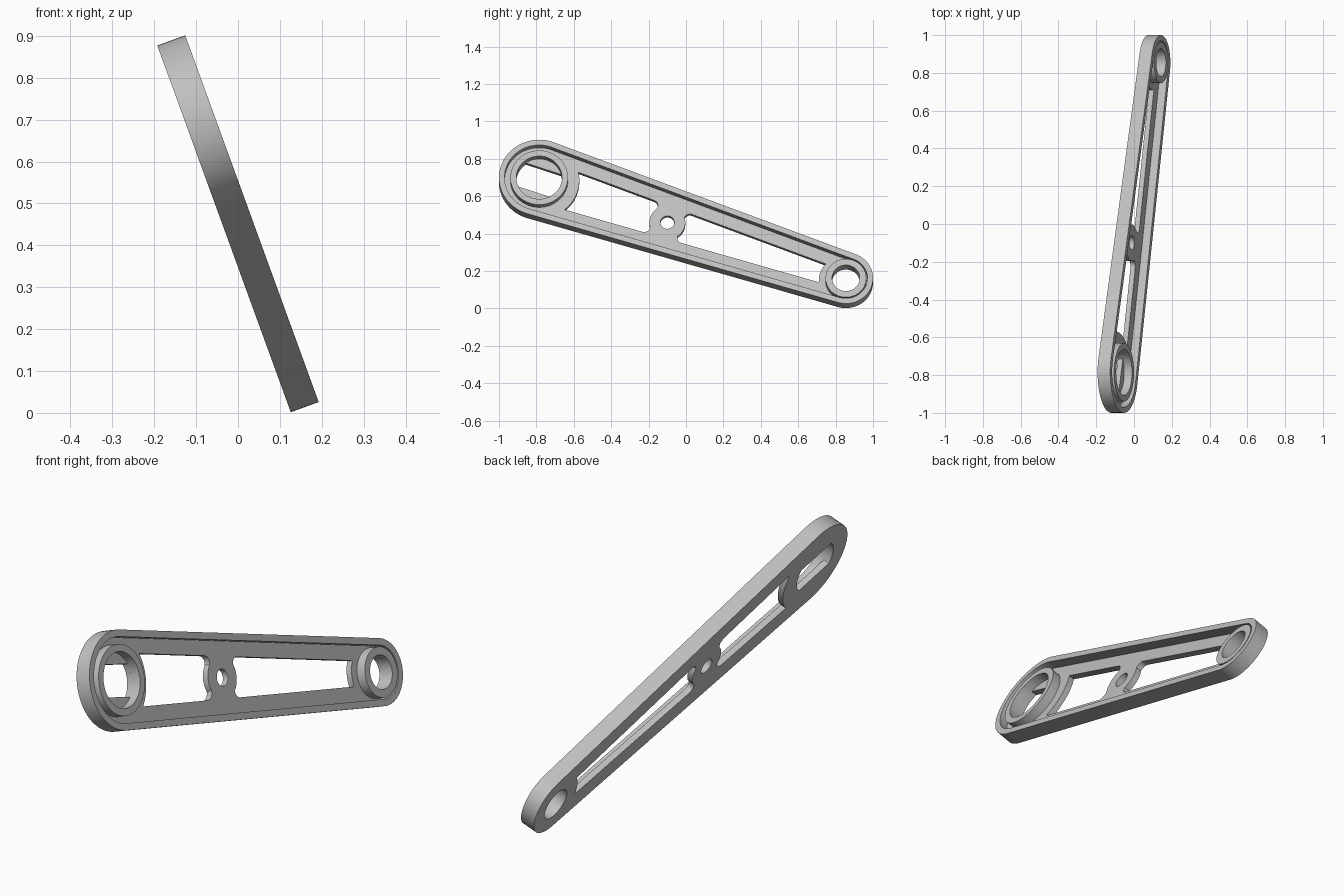
import bpy
import bmesh
from math import sin, cos, asin, atan2, hypot, pi, radians
from mathutils import Matrix, Vector

if "Cube" in bpy.data.objects:
    bpy.data.objects.remove(bpy.data.objects["Cube"])

# Main sizes: pivots lie on the local x axis, thickness runs along local z
BIG_R, SMALL_R = 0.215, 0.145
DY, DV = 1.64, -0.572
LENGTH = hypot(DY, DV)
BACK, FLOOR, FRONT = -0.0355, -0.008, 0.0355
BOSS_X = 0.726
TAPER = asin((BIG_R - SMALL_R) / LENGTH)


def arc(cx, r, start, end, n):
    return [(cx + r * cos(start + (end - start) * i / n),
             r * sin(start + (end - start) * i / n)) for i in range(n + 1)]


def circle(cx, r, n=64):
    return arc(cx, r, 0, 2 * pi, n)[:-1]


def capsule(inset):
    """Tapered outline tangent to both end circles."""
    t = pi / 2 - TAPER
    return (arc(0, BIG_R - inset, t, 2 * pi - t, 40)
            + arc(LENGTH, SMALL_R - inset, -t, t, 36))


def prism(name, points, low, high, round_x=None):
    """Extrude an outline; optionally round its corners at one x."""
    bm = bmesh.new()
    face = bm.faces.new([bm.verts.new((x, y, low)) for x, y in points])
    side = bmesh.ops.extrude_face_region(bm, geom=[face])
    verts = [v for v in side["geom"] if isinstance(v, bmesh.types.BMVert)]
    bmesh.ops.translate(bm, verts=verts, vec=(0, 0, high - low))
    if round_x is not None:
        edges = [e for e in bm.edges
                 if all(abs(v.co.x - round_x) < 1e-4 for v in e.verts)
                 and abs(e.verts[0].co.z - e.verts[1].co.z) > 1e-4]
        bmesh.ops.bevel(bm, geom=edges, offset=0.03, segments=8,
                        profile=0.5, affect='EDGES')
    bmesh.ops.recalc_face_normals(bm, faces=bm.faces)
    mesh = bpy.data.meshes.new(name)
    bm.to_mesh(mesh)
    bm.free()
    obj = bpy.data.objects.new(name, mesh)
    bpy.context.collection.objects.link(obj)
    return obj


def combine(target, tool, operation='DIFFERENCE'):
    mod = target.modifiers.new("combine", 'BOOLEAN')
    mod.operation, mod.solver, mod.object = operation, 'EXACT', tool
    bpy.context.view_layer.objects.active = target
    bpy.ops.object.modifier_apply(modifier=mod.name)
    bpy.data.objects.remove(tool)


def window(pad_x, pad_r, post_x):
    """Tapered opening, scooped by the pivot pad and the centre boss."""
    def half(x):
        return BIG_R - x * sin(TAPER) - 0.095
    points = [(x, s * half(x)) for x, s in
              ((pad_x, -1), (post_x, -1), (post_x, 1), (pad_x, 1))]
    cutter = prism("window_cutter", points, -0.1, 0.02, post_x)
    for x, r in ((pad_x, pad_r), (BOSS_X, 0.096)):
        combine(cutter, prism("scoop", circle(x, r), -0.2, 0.2))
    return cutter


# Plate with a raised rim around a recessed floor
arm = prism("lever_arm", capsule(0), BACK, FRONT)
combine(arm, prism("pocket", capsule(0.03), FLOOR, 0.1))

# Raised bearing rings at both ends
for x, r in ((0, 0.154), (LENGTH, 0.109)):
    combine(arm, prism("ring", circle(x, r), BACK + 0.01, FRONT), 'UNION')

# Large bore, stepping down to a hole with two flat sides
combine(arm, prism("large_bore", circle(0, 0.122), FLOOR, 0.1))
flat = asin(0.07 / 0.122)
combine(arm, prism("flat_sided_hole",
                   arc(0, 0.122, -flat, flat, 16)
                   + arc(0, 0.122, pi - flat, pi + flat, 16), -0.1, 0.05))

# Small bore and centre hole
for x, r in ((LENGTH, 0.074), (BOSS_X, 0.037)):
    combine(arm, prism("bore", circle(x, r), -0.1, 0.1))

# Two openings either side of the centre post
combine(arm, window(0, BIG_R, BOSS_X - 0.078))
combine(arm, window(LENGTH, SMALL_R, BOSS_X + 0.078))

# Lean the arm into place
lean = radians(20)
side = Vector((0, 1, 0))
up = Vector((-sin(lean), 0, cos(lean)))
normal = side.cross(up)
turn = atan2(DV, DY)
along = side * cos(turn) + up * sin(turn)
across = normal.cross(along)
place = Matrix((along, across, normal)).transposed().to_4x4()
place.translation = side * (BIG_R - 1) + up * 0.251 + Vector((0, 0, 0.4515))
arm.data.transform(place)

# Single grey material
grey = bpy.data.materials.new("light_grey")
grey.use_nodes = True
colour = (0.53, 0.53, 0.53, 1)
grey.diffuse_color = colour
grey.node_tree.nodes["Principled BSDF"].inputs["Base Color"].default_value = colour
arm.data.materials.clear()
arm.data.materials.append(grey)
for poly in arm.data.polygons:
    poly.material_index = 0

bpy.ops.object.select_all(action='DESELECT')
arm.select_set(True)
bpy.context.view_layer.objects.active = arm
bpy.ops.object.shade_smooth_by_angle(angle=radians(30))
